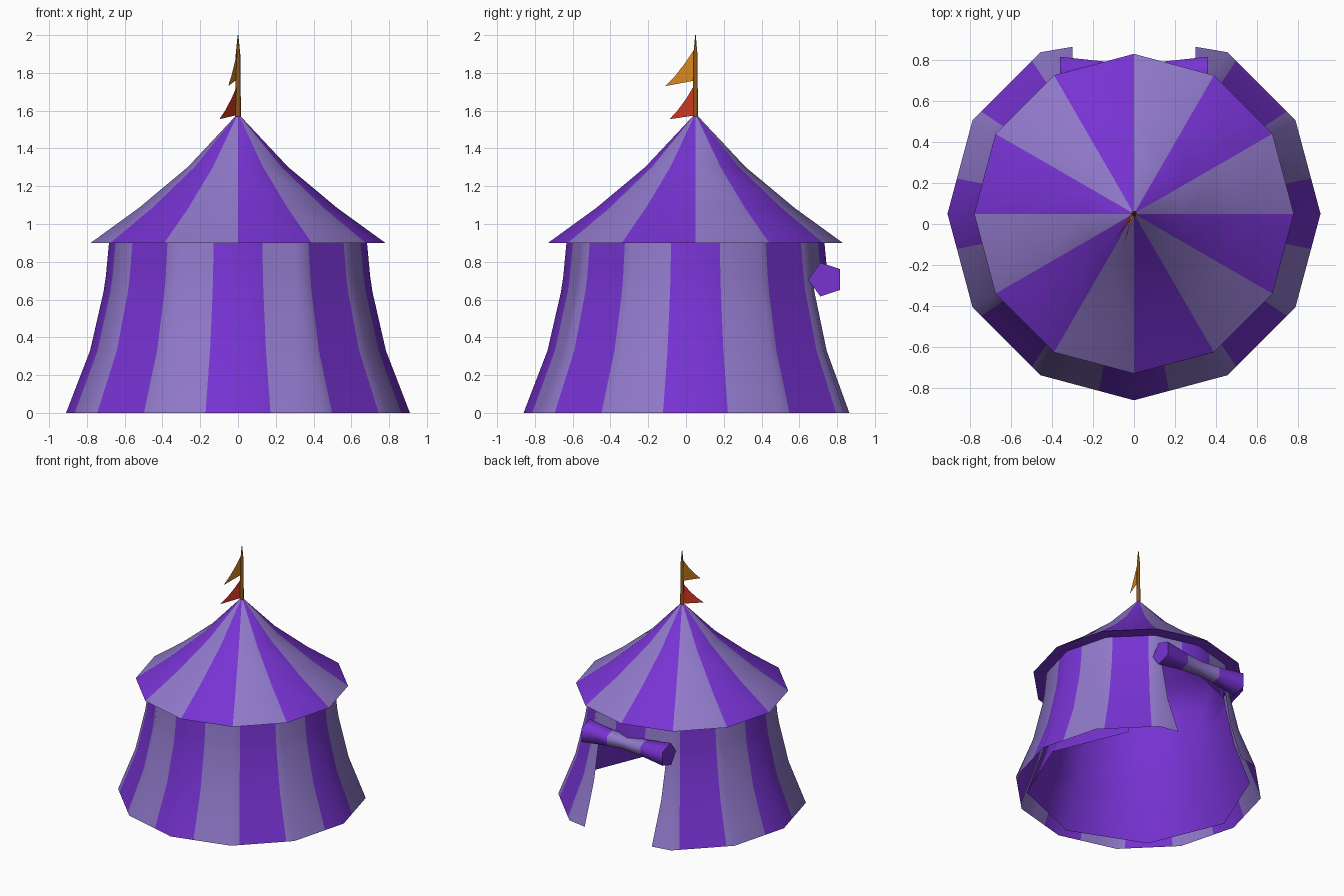
import bpy, bmesh
from math import radians, sin, cos, pi

if "Cube" in bpy.data.objects:
    bpy.data.objects.remove(bpy.data.objects["Cube"], do_unlink=True)

CY = 0.05          # y of the tent axis
DOOR_X = 0.30      # half width of the doorway
DOOR_Z = 0.72      # height of the doorway


def material(name, rgb):
    m = bpy.data.materials.new(name)
    m.use_nodes = True
    m.diffuse_color = (*rgb, 1)
    bsdf = next(n for n in m.node_tree.nodes if n.type == 'BSDF_PRINCIPLED')
    bsdf.inputs["Base Color"].default_value = (*rgb, 1)
    return m


LIGHT = material("pale lilac", (0.28, 0.19, 0.59))
VIVID = material("vivid purple", (0.185, 0.033, 0.65))
WOOD = material("brown wood", (0.27, 0.095, 0.01))
ORANGE = material("orange cloth", (0.75, 0.26, 0.013))
RED = material("red cloth", (0.7, 0.045, 0.018))


def finish(bm, name, mats, angle):
    mesh = bpy.data.meshes.new(name)
    bm.to_mesh(mesh)
    bm.free()
    for m in mats:
        mesh.materials.append(m)
    ob = bpy.data.objects.new(name, mesh)
    bpy.context.collection.objects.link(ob)
    bpy.ops.object.select_all(action='DESELECT')
    ob.select_set(True)
    bpy.context.view_layer.objects.active = ob
    bpy.ops.object.shade_smooth_by_angle(angle=radians(angle))


def polygon_radius(r, sides, deg):
    """Distance from the axis to a regular polygon's outline."""
    half = pi / sides
    return r * cos(half) / cos(radians(deg) % (2 * half) - half)


def loft(bm, rings, sides, angles, index):
    """Join rings of (radius, z); index(ring, angle) gives the slot."""
    loops = []
    for r, z in rings:
        loop = []
        for a in angles:
            d = polygon_radius(r, sides, a)
            loop.append(bm.verts.new((d * cos(radians(a)), CY + d * sin(radians(a)), z)))
        loops.append(loop)
    n = len(angles)
    for k in range(len(loops) - 1):
        up, low = loops[k], loops[k + 1]
        for i in range(n):
            j = (i + 1) % n
            f = bm.faces.new((up[i], low[i], low[j], up[j]))
            after = angles[j] if j else angles[0] + 360
            f.material_index = index(k, (angles[i] + after) / 2)
    return loops


def cut_doorway(bm, half_width):
    """Remove the faces at the back, below the door's top."""
    panel = []
    for f in bm.faces:
        c = f.calc_center_median()
        if abs(c.x) < half_width and c.y > CY and c.z < DOOR_Z - 1e-4:
            panel.append(f)
    bmesh.ops.delete(bm, geom=panel, context='FACES')


def corners(sides):
    return [360 / sides * k for k in range(sides)]


# Striped wall: a thin twelve-sided sheet with a doorway at the back
profile = [(0.683, 0.9), (0.7, DOOR_Z), (0.712, 0.64), (0.783, 0.33), (0.91, 0)]
bm = bmesh.new()
angles = sorted(set(corners(12)) | {11.25 + a for a in corners(16)})
loft(bm, profile, 12, angles, lambda ring, a: 1 - round(a / 22.5) % 2)
for x in (-DOOR_X, DOOR_X):
    bmesh.ops.bisect_plane(bm, geom=bm.verts[:] + bm.edges[:] + bm.faces[:], dist=1e-5,
                           plane_co=(x, 0, 0), plane_no=(1, 0, 0))
cut_doorway(bm, DOOR_X - 1e-4)
for v in bm.verts:
    if abs(abs(v.co.x) - DOOR_X) < 1e-4 and v.co.y > CY and v.co.z < DOOR_Z:
        v.co.y -= 0.015 * (1 - v.co.z / DOOR_Z)
finish(bm, "tent_wall", [LIGHT, VIVID], 40)

# Plain eight-sided lining, domed under the roof and open behind the doorway
bm = bmesh.new()
dome = [(0.0005, 1.53), (0.25, 1.285), (0.49, 1.085), (0.58, 1.0)]
lining = dome + [(r * 0.9, z) for r, z in profile]
loft(bm, lining, 8, corners(8), lambda ring, a: 0)
bmesh.ops.remove_doubles(bm, verts=bm.verts[:], dist=0.002)
cut_doorway(bm, 0.4)
bmesh.ops.reverse_faces(bm, faces=bm.faces[:])
finish(bm, "tent_lining", [VIVID], 89)

# Striped roof with a flat underside at the eaves
bm = bmesh.new()
roof = [(0.012, 1.572), (0.265, 1.302), (0.525, 1.085), (0.78, 0.9), (0.67, 0.9)]
loft(bm, roof, 12, corners(12), lambda ring, a: 1 if ring == 3 else int(a // 30) % 2)
finish(bm, "tent_roof", [LIGHT, VIVID], 40)

# Rolled-up door cloth, five-sided and pinched in the middle
bm = bmesh.new()
loops = []
for x, r in ((-0.362, 0.094), (-0.15, 0.066), (0, 0.055), (0.15, 0.066), (0.362, 0.094)):
    loops.append([bm.verts.new((x, 0.74 + r * cos(radians(36 + a)),
                                0.706 + r * sin(radians(36 + a)))) for a in corners(5)])
for k in range(4):
    for i in range(5):
        j = (i + 1) % 5
        f = bm.faces.new((loops[k][i], loops[k][j], loops[k + 1][j], loops[k + 1][i]))
        f.material_index = 0 if k in (1, 2) else 1
for loop in (loops[0], loops[-1]):
    bm.faces.new(loop).material_index = 1
bmesh.ops.recalc_face_normals(bm, faces=bm.faces[:])
finish(bm, "rolled_door", [LIGHT, VIVID], 76)

# Pole, tapering to a point
bm = bmesh.new()
pole = loft(bm, [(0.002, 2), (0.012, 1.9), (0.016, 1.55)], 6, corners(6), lambda ring, a: 0)
bm.faces.new(pole[0])
finish(bm, "flag_pole", [WOOD], 65)


# Pennants: slightly tilted sheets running from the pole out to a tip
def pennant(name, mat, top, bottom, tip):
    bm = bmesh.new()
    rows = []
    for t in (0, 0.33, 0.67, 1):
        sag = 0.06 * t * (1 - t)
        x, y = tip[0] * t, CY + (tip[1] - CY) * t
        high = bm.verts.new((x, y, top + (tip[2] - top) * t - sag))
        low = bm.verts.new((x - 0.012 * (1 - t), y, bottom + (tip[2] - bottom) * t))
        rows.append((high, low))
    for a, b in zip(rows, rows[1:]):
        bm.faces.new((a[0], a[1], b[1], b[0]))
    bmesh.ops.remove_doubles(bm, verts=bm.verts[:], dist=1e-4)
    finish(bm, name, [mat], 1)


pennant("upper_pennant", ORANGE, 1.935, 1.76, (-0.052, -0.11, 1.73))
pennant("lower_pennant", RED, 1.745, 1.575, (-0.098, -0.087, 1.555))
